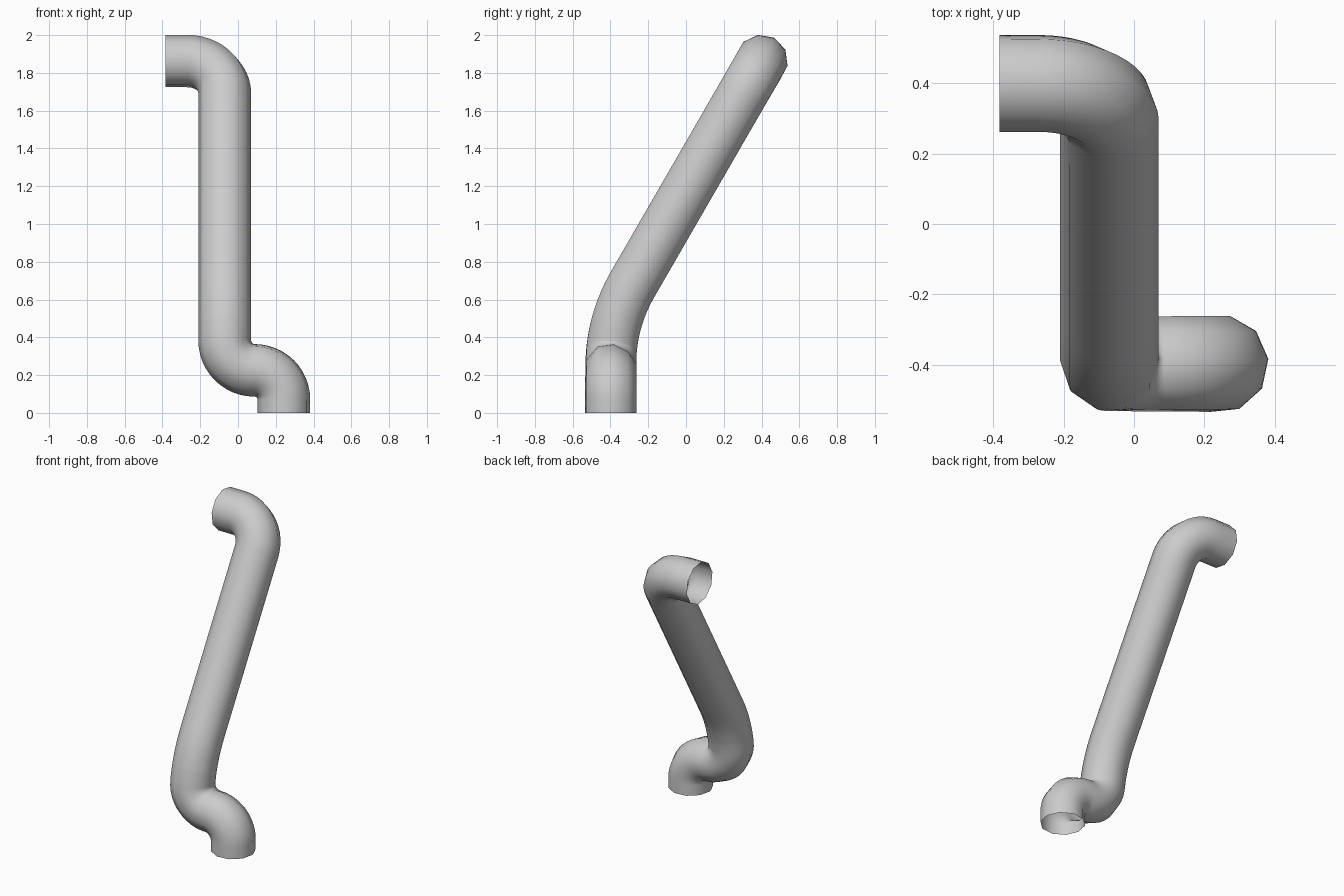
import bpy, bmesh
from math import sin, cos, radians, pi

if "Cube" in bpy.data.objects:
    bpy.data.objects.remove(bpy.data.objects["Cube"])

SIDES, RAD = 10, 0.14
CX, CY = -0.07, -0.398           # axis of the long pipe
Z0, BEND_R, TILT = 0.253, 0.85, radians(30)
Z1 = Z0 + BEND_R * TILT


def lean(x, y, z):
    """Bend the upright pipe 30 degrees towards +y."""
    if z <= Z0:
        return (x, y, z)
    a = min((z - Z0) / BEND_R, TILT)
    extra = max(z - Z1, 0)
    r = BEND_R - (y - CY)
    return (x, CY + BEND_R - r * cos(a) + extra * sin(a),
            Z0 + r * sin(a) + extra * cos(a))


def arc(cx, cz, r, start, end, tan_sign, steps=12):
    """Path stations (x, z, direction angle) on an arc in the xz plane."""
    out = []
    for i in range(steps + 1):
        a = radians(start + (end - start) * i / steps)
        out.append((cx + r * cos(a), cz + r * sin(a), a + tan_sign * pi / 2))
    return out


def straight(za, zb, steps):
    return [(CX, za + (zb - za) * i / steps, pi / 2) for i in range(steps + 1)]


def tube(name, path, twist=(0, 0)):
    """Open tube swept along the path, then leaned over."""
    bm = bmesh.new()
    rings = []
    for i, (x, z, d) in enumerate(path):
        t = radians(twist[0] + (twist[1] - twist[0]) * i / (len(path) - 1))
        ring = []
        for k in range(SIDES):
            a = t + 2 * pi * k / SIDES
            u = RAD * cos(a)
            ring.append(bm.verts.new(lean(x + u * sin(d), CY + RAD * sin(a), z - u * cos(d))))
        rings.append(ring)
    for a, b in zip(rings, rings[1:]):
        for k in range(SIDES):
            n = (k + 1) % SIDES
            bm.faces.new((a[k], a[n], b[n], b[k])).smooth = True
    me = bpy.data.meshes.new(name)
    bm.to_mesh(me)
    bm.free()
    ob = bpy.data.objects.new(name, me)
    bpy.context.collection.objects.link(ob)
    return ob


# S-shaped foot: up, across to the left, up again
R = 0.1565
foot = [(0.243, 0, pi / 2)]
foot += arc(0.243 - R, 0.226 - R, R, 0, 90, 1)
foot += arc(CX + R, 0.226 + R, R, 270, 180, -1)[1:]
foot += straight(0.226 + R, 0.4755, 3)[1:]
tube("lower_s_bend", foot, (6, 0))

# leaning pipe lengths
tube("lower_collar", straight(0.4755, 0.82, 8))
tube("main_pipe", straight(0.82, 1.475, 4))
tube("upper_collar", straight(1.475, 1.71, 2))

# top elbow with open outlet facing left
TOP, TR = 2.066, 0.2
head = straight(1.71, TOP - TR, 2)
head += arc(CX - TR, TOP - TR, TR, 0, 90, 1)[1:]
head.append((-0.383, TOP, pi))
tube("top_elbow", head, (0, -2))
